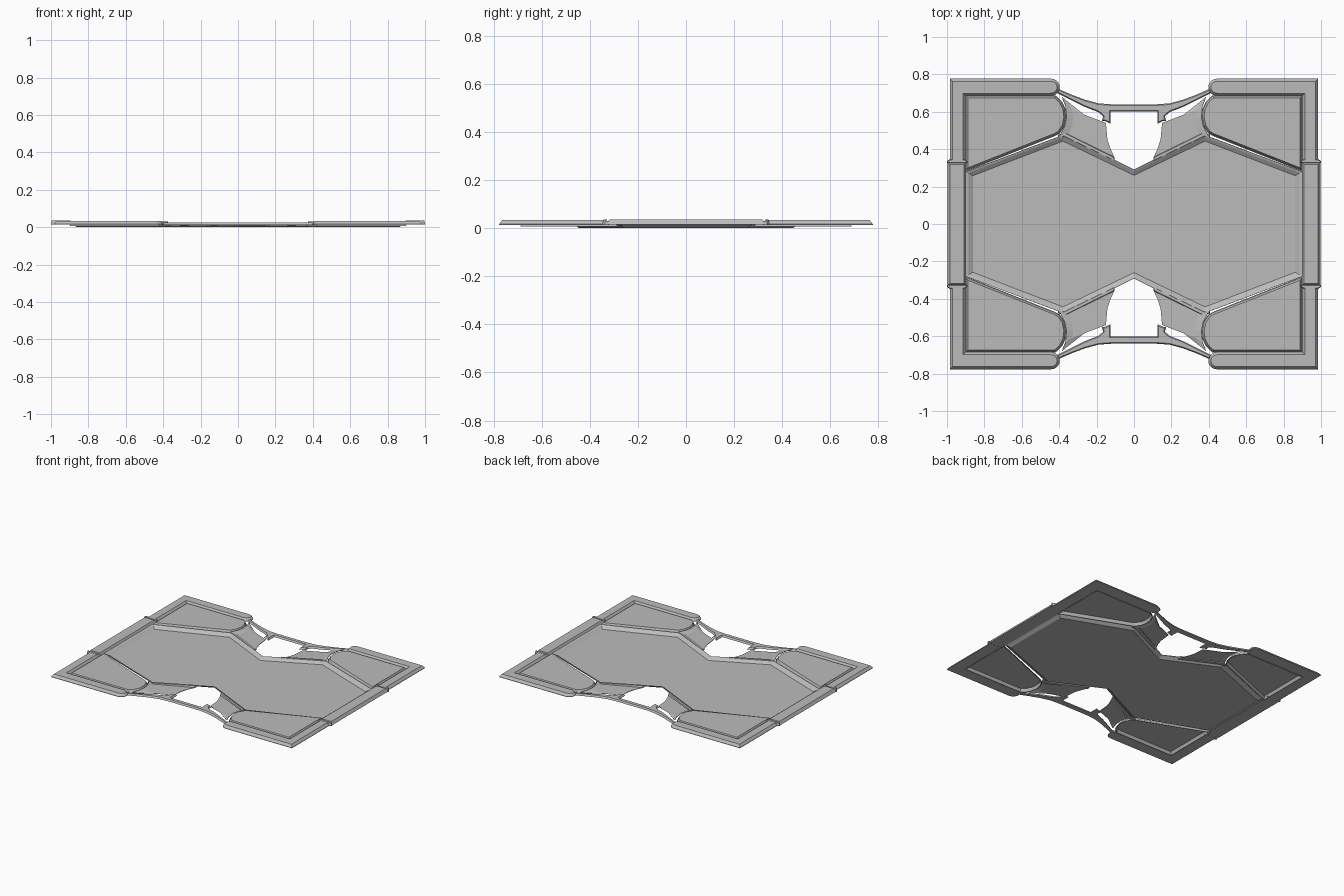
import bpy, bmesh, math
from mathutils import Vector

cube = bpy.data.objects.get("Cube")
if cube:
    bpy.data.objects.remove(cube)

grey = bpy.data.materials.new("matte grey")
grey.use_nodes = True
grey.diffuse_color = (0.5, 0.5, 0.5, 1)
grey.node_tree.nodes["Principled BSDF"].inputs["Base Color"].default_value = (0.5, 0.5, 0.5, 1)


def inset(pts, d):
    """Move every edge of a counter-clockwise outline inwards by d."""
    out, n = [], len(pts)
    for i in range(n):
        a, p, b = (Vector(pts[(i + k) % n]) for k in (-1, 0, 1))
        u, v = (p - a).normalized(), (b - p).normalized()
        nu, nv = Vector((-u.y, u.x)), Vector((-v.y, v.x))
        out.append(p + (nu + nv) * d / max(0.3, 1 + nu.dot(nv)))
    return out


def loft(name, rings, closed=True, top=True, bottom=False, mirror="", sheet=0):
    """Join rings of (outline, height) with faces, then mirror or thicken."""
    bm = bmesh.new()
    rows = []
    for pts, z in rings:
        rows.append([bm.verts.new((p[0], p[1], z)) for p in pts])
    n = len(rows[0])
    for lo, hi in zip(rows, rows[1:]):
        for i in range(n if closed else n - 1):
            j = (i + 1) % n
            bm.faces.new((lo[i], lo[j], hi[j], hi[i]))
    if top:
        bm.faces.new(rows[-1])
    if bottom:
        bm.faces.new(rows[0][::-1])
    bmesh.ops.recalc_face_normals(bm, faces=bm.faces)
    if sheet and sum(f.normal.z * f.calc_area() for f in bm.faces) < 0:
        bmesh.ops.reverse_faces(bm, faces=bm.faces)
    mesh = bpy.data.meshes.new(name)
    bm.to_mesh(mesh)
    bm.free()
    mesh.materials.append(grey)
    ob = bpy.data.objects.new(name, mesh)
    bpy.context.collection.objects.link(ob)
    if sheet:
        mod = ob.modifiers.new("thickness", "SOLIDIFY")
        mod.thickness, mod.offset = sheet, -1
    if mirror:
        mod = ob.modifiers.new("mirror", "MIRROR")
        mod.use_axis = ("x" in mirror, "y" in mirror, False)
        mod.use_mirror_merge = False
    return ob


def arc(cx, cy, rx, ry, start, end, n):
    angles = [math.radians(start + (end - start) * i / n) for i in range(n + 1)]
    return [(cx + rx * math.cos(a), cy + ry * math.sin(a)) for a in angles]


def bevelled(name, pts, z0, z1, d, mirror):
    loft(name, [(pts, z0), (pts, z0 + 0.003), (inset(pts, d), z1)],
         bottom=True, mirror=mirror)


# Sunken central floor with sloping banks
def hourglass(side, y_side, x_peak, y_peak, y_waist):
    q = [(side, y_side), (x_peak, y_peak), (0, y_waist)]
    left = [(-x, y) for x, y in q[1::-1]]
    top = q + left
    return top + [(-x, -y) for x, y in top]


bank = hourglass(0.905, 0.278, 0.372, 0.478, 0.29)
step = hourglass(0.885, 0.272, 0.374, 0.466, 0.281)
base = hourglass(0.862, 0.258, 0.38, 0.443, 0.26)
loft("central_floor", [(bank, 0.023), (step, 0.018), (base, 0.003)], sheet=0.003)

# Raised corner panels with a rounded inner end
panel = [(0.902, 0.28), (0.902, 0.688), (0.42, 0.688)]
panel += [(0.385, 0.655), (0.366, 0.615), (0.361, 0.57), (0.37, 0.525), (0.395, 0.486), (0.42, 0.471)]
loft("corner_panel", [(panel, 0.01), (inset(panel, 0.004), 0.01),
                      (inset(panel, 0.014), 0.03)], mirror="xy", sheet=0.003)

# L-shaped outer frame with rounded arm ends
corner = [(0.985, 0.32), (0.985, 0.777)]
corner += arc(0.445, 0.731, 0.048, 0.046, 90, 270, 10)
corner += [(0.90, 0.685), (0.90, 0.32)]
bevelled("corner_frame", corner, 0.013, 0.034, 0.014, "xy")

# Side rails with small end clips
rail = [(0.897, -0.33), (0.997, -0.33), (0.997, 0.33), (0.897, 0.33)]
bevelled("side_rail", rail, 0.014, 0.036, 0.012, "x")
clip = [(0.892, 0.325), (1.0, 0.325), (1.0, 0.337), (0.985, 0.347), (0.907, 0.347), (0.892, 0.337)]
bevelled("rail_clip", clip, 0.013, 0.035, 0.004, "xy")

# Thin curved bridges joining the corner frames, with hanging tabs
inner = [(0.125, 0.602), (0.125, 0.535), (0.155, 0.55), (0.172, 0.552), (0.165, 0.575), (0.19, 0.598)]
inner += [(0.26, 0.625), (0.33, 0.66), (0.41, 0.70)]
outer = [(0.41, 0.725), (0.34, 0.694), (0.26, 0.664), (0.19, 0.645), (0.12, 0.64)]
half = inner + outer
bridge = half + [(-x, y) for x, y in half[::-1]]
bevelled("curved_bridge", bridge, 0.012, 0.025, 0.006, "y")

# Lower wings sloping from the panels to the ragged openings
crest = [(0.385, 0.68), (0.366, 0.63), (0.361, 0.57), (0.37, 0.525), (0.395, 0.475)]
foot = [(0.355, 0.655), (0.332, 0.61), (0.325, 0.57), (0.333, 0.52), (0.352, 0.468)]
edge = [(0.26, 0.58), (0.15, 0.54), (0.142, 0.45), (0.125, 0.40), (0.104, 0.355)]
loft("sloping_wing", [(crest, 0.026), (foot, 0.016), (edge, 0.01)],
     closed=False, top=False, mirror="xy", sheet=0.003)
# Narrow ledge between each wing and the floor bank
ledge = [(0.104, 0.335), (0.375, 0.466), (0.405, 0.462), (0.405, 0.478), (0.365, 0.488), (0.104, 0.358)]
bevelled("wing_ledge", ledge[:1] + ledge[1:], 0.006, 0.023, 0.004, "xy")
